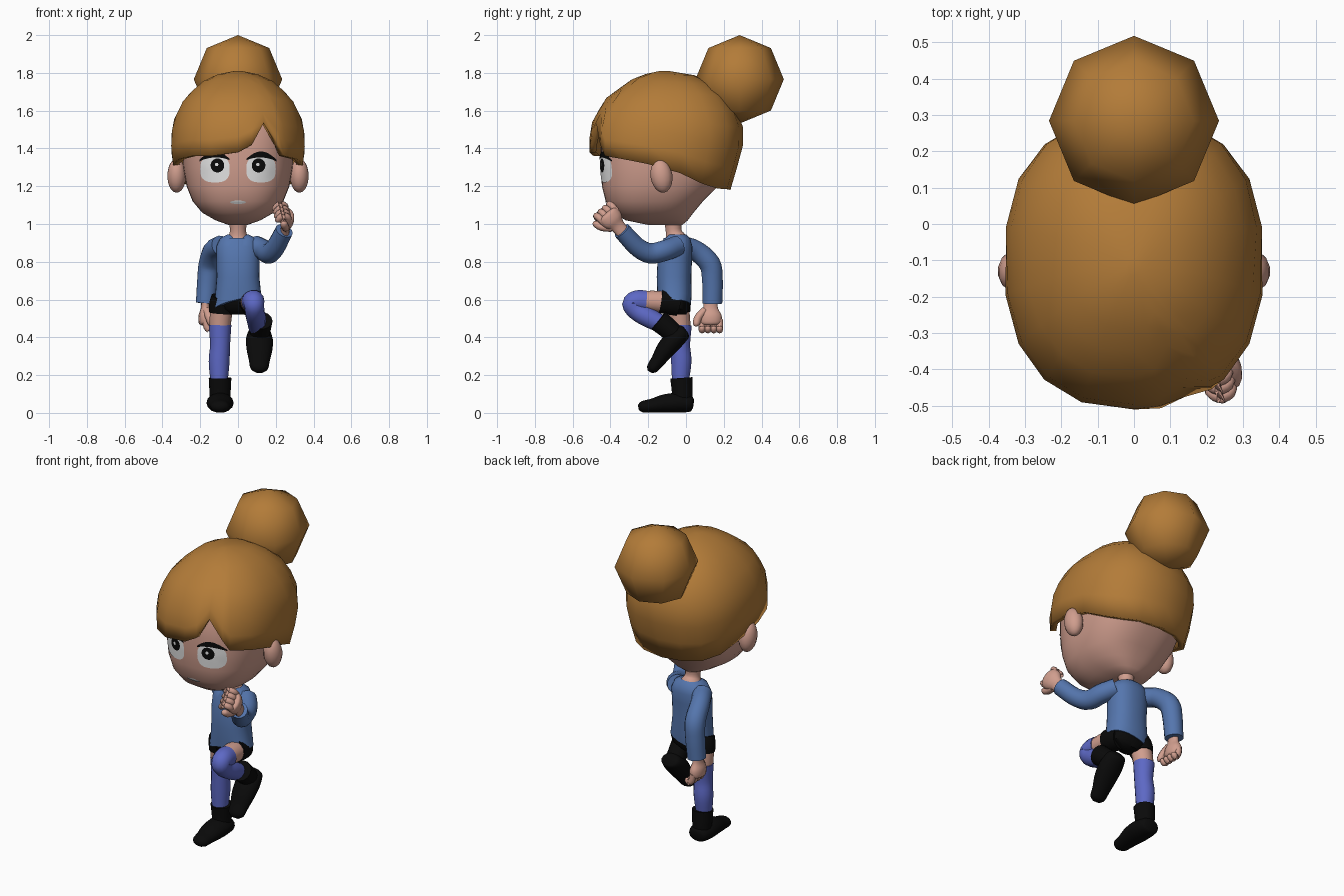
import bpy, bmesh, math
from mathutils import Vector, Matrix

cube = bpy.data.objects.get("Cube")
if cube:
    bpy.data.objects.remove(cube, do_unlink=True)


def material(name, rgb):
    m = bpy.data.materials.new(name)
    m.use_nodes = True
    m.diffuse_color = (*rgb, 1)
    m.node_tree.nodes["Principled BSDF"].inputs["Base Color"].default_value = (*rgb, 1)
    return m


SKIN = material("skin", (0.63, 0.34, 0.27))
HAIR = material("golden brown hair", (0.45, 0.2, 0.04))
SWEATER = material("sweater blue", (0.09, 0.18, 0.42))
STOCKING = material("stocking violet blue", (0.11, 0.14, 0.56))
BLACK = material("black", (0.003, 0.003, 0.003))
WHITE = material("eye white", (0.8, 0.8, 0.8))


def finish(bm, name, mat, angle=50):
    mesh = bpy.data.meshes.new(name)
    bmesh.ops.recalc_face_normals(bm, faces=bm.faces)
    bm.to_mesh(mesh)
    bm.free()
    mesh.materials.append(mat)
    ob = bpy.data.objects.new(name, mesh)
    bpy.context.collection.objects.link(ob)
    bpy.ops.object.select_all(action="DESELECT")
    ob.select_set(True)
    bpy.context.view_layer.objects.active = ob
    bpy.ops.object.shade_smooth_by_angle(angle=math.radians(angle))
    return ob


def loft(bm, rings, caps=(True, True)):
    vs = [[bm.verts.new(p) for p in ring] for ring in rings]
    n = len(vs[0])
    for a, b in zip(vs, vs[1:]):
        for i in range(n):
            j = (i + 1) % n
            bm.faces.new((a[i], a[j], b[j], b[i]))
    if caps[0]:
        bm.faces.new(vs[0])
    if caps[1]:
        bm.faces.new(vs[-1])


def tube(bm, pts, squash=1.0, n=14, steps=4):
    """Round tube through (x, y, z, radius) points; squash scales its sideways width."""
    P = [Vector(p) for p in pts]
    P = [2 * P[0] - P[1]] + P + [2 * P[-1] - P[-2]]
    path = []
    for a, b, c, d in zip(P, P[1:], P[2:], P[3:]):
        for k in range(steps):
            t = k / steps
            path.append(0.5 * (2 * b + (c - a) * t + (2 * a - 5 * b + 4 * c - d) * t ** 2
                               + (3 * b - a - 3 * c + d) * t ** 3))
    path.append(P[-2])
    rings = []
    for i, p in enumerate(path):
        tan = (path[min(i + 1, len(path) - 1)] - path[max(i - 1, 0)]).to_3d().normalized()
        side = (Vector((1, 0, 0)) - tan * tan.x).normalized()
        up = tan.cross(side)
        r = max(p[3], 0.002)
        rings.append([p.to_3d() + side * math.cos(a) * r * squash + up * math.sin(a) * r
                      for a in (math.tau * k / n for k in range(n))])
    loft(bm, rings)


def limb(name, pts, mat, squash=1.0):
    bm = bmesh.new()
    tube(bm, pts, squash)
    return finish(bm, name, mat)


def lerp_table(table, x):
    """Linear lookup in rows sorted by their first value."""
    for a, b in zip(table, table[1:]):
        if x <= b[0]:
            t = max(0, (x - a[0]) / (b[0] - a[0]))
            return [p + (q - p) * t for p, q in zip(a[1:], b[1:])]
    return list(table[-1][1:])


def outline(table, z, t, power):
    """Point at height z and turn t (0 = front) on a body of (z, half width, front, back) rows."""
    w, f, b = lerp_table(table, z)
    c, s = math.cos(t), math.sin(t)
    e = 2 / power
    return Vector((w * math.copysign(abs(s) ** e, s),
                   (f + b) / 2 - (b - f) / 2 * math.copysign(abs(c) ** e, c), z))


def turns(n):
    return [math.tau * k / n for k in range(n)]


# Head and ears
HEAD = [(0.995, .05, -.2, -.02), (1.02, .12, -.32, .01), (1.06, .19, -.385, .04),
        (1.12, .24, -.425, .09), (1.2, .272, -.445, .17), (1.3, .29, -.452, .23),
        (1.4, .295, -.452, .25), (1.55, .28, -.44, .24), (1.7, .18, -.33, .15)]
bm = bmesh.new()
loft(bm, [[outline(HEAD, row[0], t, 2.5) for t in turns(64)] for row in HEAD])
finish(bm, "head", SKIN)
for side, label in ((1, "left"), (-1, "right")):
    bm = bmesh.new()
    place = (Matrix.Translation((side * .325, -.13, 1.255)) @ Matrix.Rotation(.15, 4, "X")
             @ Matrix.Diagonal((.05, .058, .09, 1)))
    bmesh.ops.create_uvsphere(bm, u_segments=14, v_segments=10, radius=1, matrix=place)
    finish(bm, label + "_ear", SKIN)


# Face details laid on the head surface
def on_face(x, z, lift):
    w, f, b = lerp_table(HEAD, z)
    return (x, (f + b) / 2 - (b - f) / 2 * (1 - abs(x / w) ** 2.5) ** .4 - lift, z)


def patch(name, cx, cz, rx, rz, lift, mat, power=2):
    e = 2 / power
    bm = bmesh.new()
    rings = []
    for k in (.05, .35, .7, 1):
        rings.append([on_face(cx + k * rx * math.copysign(abs(math.cos(a)) ** e, math.cos(a)),
                              cz + k * rz * math.copysign(abs(math.sin(a)) ** e, math.sin(a)), lift)
                      for a in turns(28)])
    loft(bm, rings, (True, False))
    ob = finish(bm, name, mat)
    ob.data.flip_normals() if ob.data.polygons[0].normal.y > 0 else None


for side, label in ((1, "left"), (-1, "right")):
    patch(label + "_eye", side * .122, 1.29, .078, .07, .004, WHITE, 2.8)
    patch(label + "_pupil", side * .109, 1.31, .036, .037, .006, BLACK)
    patch(label + "_eye_glint", side * .109 - .004, 1.315, .009, .009, .008, WHITE)
    bm = bmesh.new()
    rows = []
    for k in range(13):
        u = k / 12
        x, z = side * (.045 + .16 * u), 1.325 + .043 * math.sin(math.pi * (.1 + .85 * u)) ** .8
        h = .004 + .012 * math.sin(math.pi * u)
        rows.append([bm.verts.new(on_face(x, z + d, .007)) for d in (-h, h)])
    for a, b in zip(rows, rows[1:]):
        bm.faces.new((a[0], b[0], b[1], a[1]))
    finish(bm, label + "_eyelash", BLACK)
patch("mouth", 0, 1.115, .042, .009, .005, WHITE)

# Hair cap with a notch in the fringe
CAP = [(1.18, .32, -.48, .235), (1.35, .355, -.51, .285), (1.45, .36, -.512, .31),
       (1.55, .345, -.495, .297), (1.67, .285, -.42, .23), (1.77, .17, -.28, .1),
       (1.795, .1, -.21, .02), (1.81, .02, -.14, -.09)]
RIM = [(0, 1.38), (20, 1.36), (40, 1.36), (70, 1.335), (90, 1.3), (110, 1.24),
       (130, 1.19), (180, 1.18)]
NOTCH = {9: 1.42, 20: 1.54, 33: 1.42}
degrees = list(range(-180, 0, 20)) + [0, 9, 20, 33, 40] + list(range(60, 180, 20))
rings = []
for k in range(9):
    ring = []
    for d in degrees:
        rim = NOTCH.get(d) or lerp_table(RIM, abs(d))[0]
        z = 1.81 - (1.81 - rim) * (k / 8) ** 1.6
        ring.append(outline(CAP, z, math.radians(d), 2.35))
    rings.append(ring)
bm = bmesh.new()
loft(bm, rings, (True, False))
hair = finish(bm, "hair_cap", HAIR)
shell = hair.modifiers.new("thickness", "SOLIDIFY")
shell.thickness, shell.offset = .035, -1
bm = bmesh.new()
bmesh.ops.create_uvsphere(bm, u_segments=8, v_segments=4, radius=.234,
                          matrix=Matrix.Translation((0, .284, 1.766)))
finish(bm, "hair_bun", HAIR, 80)

# Neck and sweater with a dipped neckline and a hem lifted by the raised leg
limb("neck", [(0, -.05, .86, .075), (0, -.055, .92, .062), (0, -.065, .96, .043),
              (0, -.07, 1.03, .05)], SKIN)
BODY = [(.57, .13, -.15, .025), (.62, .122, -.152, .03), (.72, .113, -.155, .028),
        (.82, .115, -.15, .032), (.88, .115, -.135, .034), (.925, .095, -.118, .022),
        (.945, .055, -.105, .0)]
rings = []
for k, row in enumerate(BODY):
    ring = [outline(BODY, row[0], t, 2.3) for t in turns(32)]
    for p in ring:
        front = max(0, -p.y - .06)
        if k < 2:
            p.z += (.22 * p.x + .35 * front) * (1 - .5 * k)
        if k == len(BODY) - 1:
            p.z -= max(0, .045 - abs(p.x)) * (p.y < -.05)
    rings.append(ring)
bm = bmesh.new()
loft(bm, rings, (True, False))
finish(bm, "sweater_body", SWEATER)
limb("left_sleeve", [(.09, -.045, .885, .055), (.14, -.11, .86, .056), (.165, -.19, .845, .055),
                     (.2, -.26, .88, .051), (.245, -.34, .965, .048)], SWEATER)
limb("right_sleeve", [(-.09, -.03, .885, .055), (-.13, .05, .86, .055), (-.15, .125, .79, .058),
                      (-.16, .14, .7, .056), (-.17, .14, .58, .053)], SWEATER)


# Hands: wrist at the origin, fingers down, palm towards +x
def hand(name, place, curl):
    bm = bmesh.new()
    tube(bm, [(0, 0, .03, .036), (0, 0, -.02, .04), (0, 0, -.06, .06), (0, 0, -.1, .058),
              (0, 0, -.112, .03)], .62)
    for i in range(4):
        y = -.045 + .031 * i
        tube(bm, [(0, y, -.08, .018), (.008, y, -.12, .019), (.008 + curl * .6, y, -.145 + curl * .3, .018),
                  (.01 + curl, y, -.15 + curl, .016), (.01 + curl, y, -.144 + curl, .004)], n=8, steps=3)
    tube(bm, [(.005, -.03, -.03, .02), (.02, -.065, -.07, .021), (.032, -.075, -.105, .018),
              (.034, -.075, -.118, .005)], n=8, steps=3)
    bm.transform(place)
    finish(bm, name, SKIN)


hand("right_hand", Matrix.Translation((-.172, .13, .575)), .028)
back = -Vector((.1, -.62, .72)).normalized()
palm = Vector((-.9, -.3, .1))
palm = (palm - back * palm.dot(back)).normalized()
turn = Matrix((palm, back.cross(palm), back)).transposed().to_4x4()
hand("left_hand", Matrix.Translation((.25, -.35, .975)) @ turn, .05)

# Shorts
bm = bmesh.new()
HIPS = [(.52, .05, -.09, .0), (.55, .11, -.12, .02), (.6, .122, -.14, .022), (.64, .11, -.13, .02)]
loft(bm, [[outline(HIPS, row[0], t, 2.2) for t in turns(24)] for row in HIPS])
tube(bm, [(-.075, -.055, .61, .066), (-.085, -.045, .57, .068), (-.088, -.04, .53, .066)])
tube(bm, [(.06, -.04, .575, .064), (.068, -.09, .585, .066), (.072, -.135, .592, .065)])
finish(bm, "shorts", BLACK)

# Legs: bare thigh, then stocking
limb("right_thigh", [(-.085, -.045, .57, .06), (-.092, -.035, .5, .058), (-.095, -.03, .45, .055)], SKIN)
limb("right_stocking", [(-.095, -.028, .465, .06), (-.095, -.03, .36, .053), (-.1, -.025, .27, .055),
                        (-.1, -.03, .16, .045)], STOCKING)
limb("left_thigh", [(.068, -.08, .582, .06), (.074, -.16, .59, .058), (.078, -.24, .593, .054)], SKIN)
limb("left_stocking", [(.077, -.215, .59, .06), (.082, -.26, .592, .058), (.085, -.285, .575, .054),
                       (.088, -.26, .54, .052), (.095, -.2, .505, .053), (.1, -.1, .455, .046)], STOCKING)


# Boots: sole under the ankle at the origin, toe towards -y
def boot(name, place):
    bm = bmesh.new()
    tube(bm, [(0, -.005, .185, .06), (0, 0, .11, .056), (0, 0, .04, .052)])
    tube(bm, [(0, .06, .045, .02), (0, .045, .047, .042), (0, -.02, .053, .053), (0, -.09, .05, .05),
              (0, -.16, .038, .038), (0, -.21, .032, .031), (0, -.232, .028, .014)], 1.35)
    for v in bm.verts:
        v.co.x *= 1 + .9 * max(0, -v.co.y - .08)
        v.co.z = max(v.co.z, 0)
    bm.transform(place)
    finish(bm, name, BLACK)


boot("right_boot", Matrix.Translation((-.095, -.02, 0)))
boot("left_boot", Matrix.Translation((.11, -.01, .365)) @ Matrix.Rotation(math.radians(46), 4, "X")
     @ Matrix.Rotation(math.radians(4), 4, "Y"))
